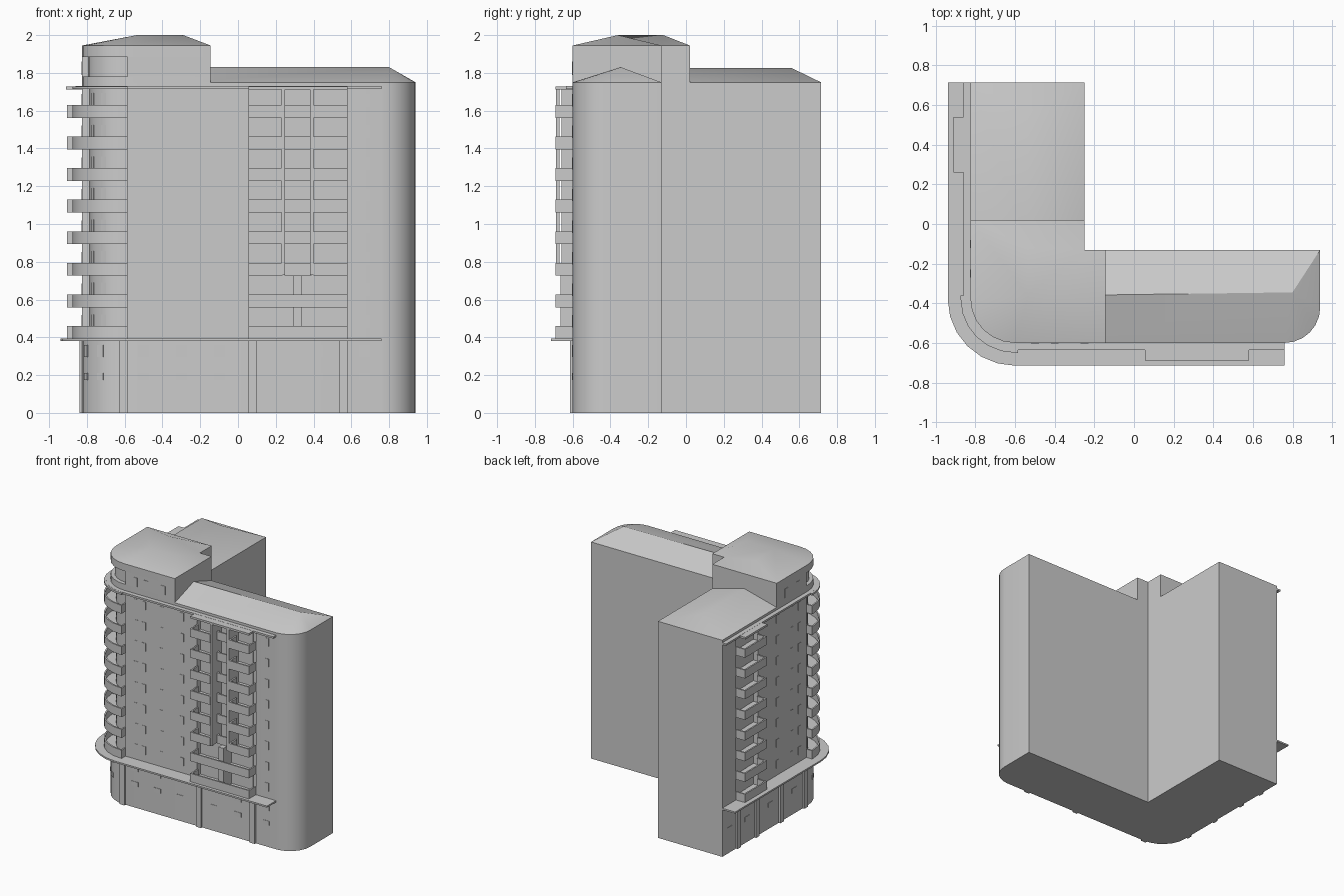
import bpy, bmesh, math

if "Cube" in bpy.data.objects:
    bpy.data.objects.remove(bpy.data.objects["Cube"])

parts = {}
XL, YF, D = -0.825, -0.60, 0.04          # left wall, front wall, recess depth


def prism(name, pts, z0, z1):
    bm = parts.setdefault(name, bmesh.new())
    lo = [bm.verts.new((x, y, z0)) for x, y in pts]
    hi = [bm.verts.new((x, y, z1)) for x, y in pts]
    bm.faces.new(lo[::-1])
    bm.faces.new(hi)
    n = len(pts)
    for i in range(n):
        j = (i + 1) % n
        bm.faces.new((lo[i], lo[j], hi[j], hi[i]))


def arc(cx, cy, rx, ry, a0, a1, n=6):
    return [(cx + rx * math.cos(math.radians(a0 + (a1 - a0) * i / n)),
             cy + ry * math.sin(math.radians(a0 + (a1 - a0) * i / n))) for i in range(n + 1)]


def corner(o=0):
    return arc(-0.60, -0.38, 0.225 + o, 0.22 + o, 180, 270)


def path(o, y_start, x_end):
    return [(XL - o, y_start)] + corner(o) + [(x_end, YF - o)]


def ribbon(name, o_out, o_in, y_start, x_end, z0, z1):
    prism(name, path(o_out, y_start, x_end) + path(o_in, y_start, x_end)[::-1], z0, z1)


def wall_box(name, side, u0, u1, d0, d1, z0, z1):
    """Box along the front or left wall, from depth d0 to d1 outward."""
    if side == "front":
        pts = [(u0, YF - d1), (u1, YF - d1), (u1, YF - d0), (u0, YF - d0)]
    else:
        pts = [(XL - d1, u1), (XL - d1, u0), (XL - d0, u0), (XL - d0, u1)]
    prism(name, pts, z0, z1)


def recessed_corner(d):
    return [(XL, -0.36), (XL + d, -0.36)] + corner(-d) + [(-0.585, YF + d), (-0.585, YF)]


def roof(name, eave, ridge, z0, z1):
    """Eave entries are (x, y, index of the ridge point above)."""
    bm = parts.setdefault(name, bmesh.new())
    e = [bm.verts.new((x, y, z0)) for x, y, _ in eave]
    r = [bm.verts.new((x, y, z1)) for x, y in ridge]
    for i in range(len(eave)):
        j = (i + 1) % len(eave)
        a, b = eave[i][2], eave[j][2]
        bm.faces.new([e[i], e[j], r[b]] + ([r[a]] if a != b else []))


# Main L-shaped body: plain base, recessed balcony storeys, plain top
right_arc = arc(0.76, -0.42, 0.18, 0.18, 270, 360)
back = right_arc + [(0.94, -0.13), (-0.25, -0.13), (-0.25, 0.715)]
plain = [(XL, 0.715)] + corner() + back
recessed = ([(XL, 0.715), (XL, 0.54), (XL + D, 0.54), (XL + D, 0.26), (XL, 0.26)]
            + recessed_corner(D)
            + [(0.055, YF), (0.055, YF + D), (0.58, YF + D), (0.58, YF)] + back)
prism("base_storeys", plain, 0, 0.385)
prism("main_storeys", recessed, 0.385, 1.715)
prism("top_storey", plain, 1.715, 1.75)

# Hipped roofs over both wings
roof("right_wing_roof", [(-0.3, YF, 0)] + [(x, y, 1) for x, y in right_arc]
     + [(0.94, -0.13, 1), (-0.3, -0.13, 0)], [(-0.3, -0.36), (0.80, -0.345)], 1.75, 1.83)
roof("left_wing_roof", [(XL, 0.715, 1), (XL, -0.1, 0), (-0.25, -0.1, 0), (-0.25, 0.715, 1)],
     [(-0.535, -0.1), (-0.535, 0.56)], 1.75, 1.825)

# Penthouse with recessed corner terrace
pent_back = [(-0.145, YF), (-0.145, -0.13), (-0.25, -0.13), (-0.25, 0.02)]
pent = [(XL, 0.02)] + corner() + pent_back
prism("penthouse", pent, 1.73, 1.78)
prism("penthouse", [(XL, 0.02)] + recessed_corner(0.03) + pent_back, 1.78, 1.885)
prism("penthouse", pent, 1.885, 1.945)
roof("penthouse_roof", [(XL, 0.02, 0)] + [(x, y, 1) for x, y in corner()]
     + [(-0.145, YF, 2), (-0.145, -0.13, 2), (-0.25, -0.13, 1), (-0.25, 0.02, 0)],
     [(-0.535, -0.12), (-0.535, -0.36), (-0.29, -0.36)], 1.945, 2.0)

# Canopies above the base and below the eaves
ribbon("lower_canopy", 0.115, -0.01, 0.715, 0.76, 0.38, 0.393)
ribbon("upper_canopy", 0.035, -0.05, 0.715, 0.76, 1.715, 1.73)
ribbon("upper_canopy", 0.05, 0.03, -0.36, -0.585, 1.714, 1.729)
wall_box("upper_canopy", "front", 0.055, 0.58, -D, 0.09, 1.713, 1.729)
wall_box("upper_canopy", "left", 0.26, 0.54, -D, 0.085, 1.713, 1.729)


def balcony(side, u0, u1, depth, z, h=0.068, t=0.012):
    name = side + "_balconies"
    wall_box(name, side, u0, u1, -D, depth, z, z + 0.012)
    wall_box(name, side, u0, u1, depth - t, depth, z, z + h)
    for a in (u0, u1 - t):
        wall_box(name, side, a, a + t, 0, depth - t, z, z + h)


# Balconies on each floor
for i in range(8):
    z = 0.392 + 0.1672 * i
    ribbon("corner_balconies", 0.05, 0.038, -0.36, -0.585, z, z + 0.068)
    ribbon("corner_balconies", 0.04, -0.045, -0.36, -0.585, z, z + 0.012)
    wall_box("corner_balconies", "front", -0.597, -0.585, 0, 0.04, z, z + 0.068)
    wall_box("corner_balconies", "left", -0.372, -0.36, 0, 0.04, z, z + 0.068)
    balcony("left", 0.26, 0.54, 0.08, z)
    if i < 2:
        balcony("front", 0.055, 0.58, 0.09, z)
        wall_box("front_columns", "front", 0.29, 0.335, -D, 0.065, z, z + 0.167)
    else:
        balcony("front", 0.055, 0.235, 0.09, z)
        balcony("front", 0.40, 0.58, 0.09, z)
        balcony("front", 0.245, 0.39, 0.02, z)

    # Windows and balcony doors
    w = z + 0.06
    for x in (-0.49, -0.42, -0.26, -0.08, 0.68):
        wall_box("windows", "front", x - 0.016, x + 0.016, -0.01, 0.003, w, w + 0.065)
    for y in (0.01, -0.17, -0.27):
        wall_box("windows", "left", y - 0.016, y + 0.016, -0.01, 0.003, w, w + 0.065)
    for x in (0.13, 0.5):
        wall_box("windows", "front", x - 0.03, x + 0.03, -D - 0.01, -D + 0.003, z, z + 0.13)
    wall_box("windows", "left", 0.36, 0.44, -D - 0.01, -D + 0.003, z, z + 0.13)
    for a in (202.5, 232.5):
        outer = arc(-0.60, -0.38, 0.186, 0.181, a - 5, a + 5, 1)
        inner = arc(-0.60, -0.38, 0.17, 0.165, a - 5, a + 5, 1)
        prism("windows", outer + inner[::-1], z, z + 0.13)

# Tall posts and dividing fins in the front balcony stack
for x in (0.23, 0.38):
    wall_box("front_posts", "front", x, x + 0.02, 0.07, 0.088, 0.73, 1.715)
    wall_box("front_fins", "front", x + 0.005, x + 0.015, -D, 0.06, 0.73, 1.715)

# Ground pilasters
for x in (-0.63, 0.055, 0.535):
    wall_box("pilasters", "front", x, x + 0.045, -0.01, 0.015, 0, 0.38)
for y in (-0.36, -0.05, 0.26, 0.495):
    wall_box("pilasters", "left", y, y + 0.045, -0.01, 0.015, 0, 0.38)

# Ground and penthouse windows
for z0, z1 in ((0.175, 0.21), (0.295, 0.36)):
    for x in (-0.5, -0.3, -0.1, 0.2, 0.42, 0.67):
        wall_box("windows", "front", x - 0.03, x + 0.03, -0.01, 0.003, z0, z1)
    for y in (-0.2, 0.1, 0.4, 0.62):
        wall_box("windows", "left", y - 0.03, y + 0.03, -0.01, 0.003, z0, z1)
    for a in (205, 235):
        prism("windows", arc(-0.60, -0.38, 0.229, 0.224, a - 5, a + 5, 1)
              + arc(-0.60, -0.38, 0.20, 0.20, a - 5, a + 5, 1)[::-1], z0, z1)
for x in (-0.5, -0.4, -0.25):
    wall_box("windows", "front", x - 0.02, x + 0.02, -0.01, 0.003, 1.79, 1.86)
for y in (-0.25, -0.1):
    wall_box("windows", "left", y - 0.02, y + 0.02, -0.01, 0.003, 1.79, 1.86)

# Turn the collected parts into objects
for name, bm in parts.items():
    bmesh.ops.recalc_face_normals(bm, faces=bm.faces)
    me = bpy.data.meshes.new(name)
    bm.to_mesh(me)
    bm.free()
    ob = bpy.data.objects.new(name, me)
    bpy.context.collection.objects.link(ob)
    ob.select_set(True)
    bpy.context.view_layer.objects.active = ob
bpy.ops.object.shade_smooth_by_angle(angle=math.radians(30))
